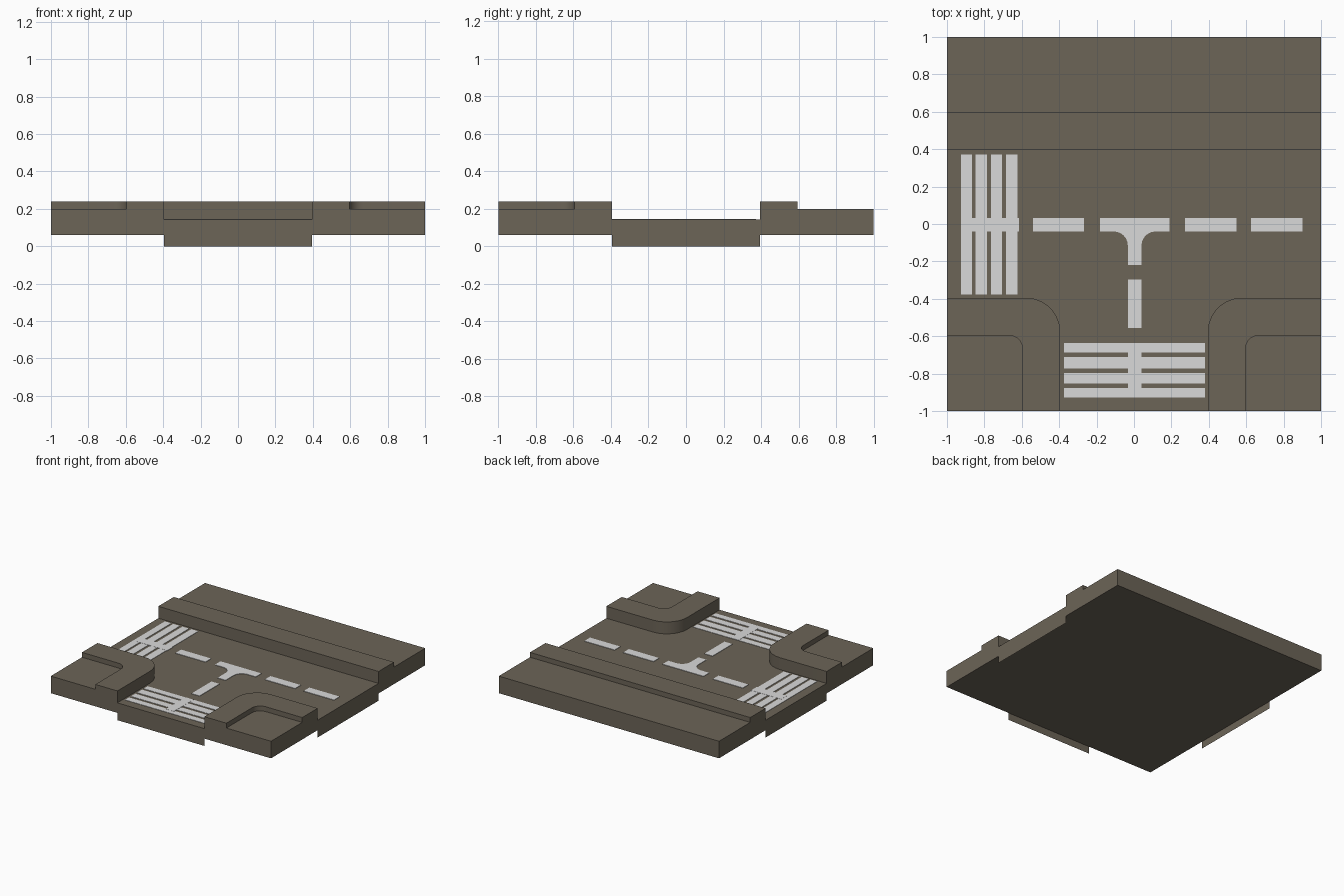
import bpy, bmesh, math

if "Cube" in bpy.data.objects:
    bpy.data.objects.remove(bpy.data.objects["Cube"])

ROAD, WALK, CURB, BASE = 0.142, 0.2, 0.24, 0.06
H = 0.395   # half road width
B = 0.595   # pavement side of the kerb


def material(name, rgb):
    m = bpy.data.materials.new(name)
    m.diffuse_color = (*rgb, 1)
    m.use_nodes = True
    m.node_tree.nodes["Principled BSDF"].inputs["Base Color"].default_value = m.diffuse_color
    return m


STONE = material("brown grey paving", (0.150, 0.128, 0.096))
PAINT = material("road paint", (0.70, 0.70, 0.70))


def build(name, faces, mat, flip=False):
    """Mesh from polygons given as point lists; shared corners are welded."""
    bm = bmesh.new()
    for f in faces:
        bm.faces.new([bm.verts.new(p) for p in f])
    bmesh.ops.remove_doubles(bm, verts=bm.verts[:], dist=1e-5)
    if len(faces) > 1:
        bmesh.ops.recalc_face_normals(bm, faces=bm.faces[:])
    elif flip:
        bmesh.ops.reverse_faces(bm, faces=bm.faces[:])
    me = bpy.data.meshes.new(name)
    bm.to_mesh(me)
    bm.free()
    me.materials.append(mat)
    ob = bpy.data.objects.new(name, me)
    bpy.context.collection.objects.link(ob)
    return ob


def at(pts, z):
    return [(x, y, z) for x, y in pts]


def strip(a, b):
    return [[a[i], a[i + 1], b[i + 1], b[i]] for i in range(len(a) - 1)]


def prism(pts, z0, z1):
    lo, hi = at(pts, z0), at(pts, z1)
    return [lo[::-1], hi] + strip(lo + lo[:1], hi + hi[:1])


def rect(x0, x1, y0, y1):
    return [(x0, y0), (x1, y0), (x1, y1), (x0, y1)]


def corner_path(d, r, n=7):
    """Left tile edge, round the front left corner, to the front tile edge."""
    arc = [(-d - r + r * math.sin(math.pi / 2 * i / n),
            -d - r + r * math.cos(math.pi / 2 * i / n)) for i in range(n + 1)]
    return [(-1, -d)] + arc + [(-d, -1)]


outer, inner = corner_path(H, 0.18), corner_path(B, 0.075)

# Underside sheet
build("underside", [at(rect(-1, 1, -1, 1), BASE)], STONE, flip=True)

# T-shaped road surface with skirts hanging at its three open ends
mirrored = [(-x, y) for x, y in outer[::-1]]
road = at([(-1, H)] + outer + mirrored + [(1, H)], ROAD)
skirts = [[(s, -H, 0), (s, H, 0), (s, H, ROAD), (s, -H, ROAD)] for s in (-1, 1)]
skirts.append([(-H, -1, 0), (H, -1, 0), (H, -1, ROAD), (-H, -1, ROAD)])
build("road", [road] + skirts, STONE)

# Straight rear pavement with kerb, extruded from its section
section = [(H, BASE), (H, CURB), (B, CURB), (B, WALK), (1, WALK), (1, BASE)]
ends = [[(s, y, z) for y, z in section] for s in (-1, 1)]
build("rear_pavement", ends + strip(*ends), STONE)

# Rounded corner pavements with kerbs
levels = [at(outer, BASE), at(outer, CURB), at(inner, CURB), at(inner, WALK)]
faces = [f for a, b in zip(levels, levels[1:]) for f in strip(a, b)]
faces.append(levels[3] + [(-1, -1, WALK)])
faces.append([(-1, -y, z) for y, z in section])
faces.append([(-x, -1, z) for x, z in section])
corner = build("corner_pavements", faces, STONE)
mod = corner.modifiers.new("mirror", 'MIRROR')
mod.use_axis[0] = True
mod.use_mirror_merge = False
bpy.context.view_layer.objects.active = corner
corner.select_set(True)
bpy.ops.object.shade_smooth_by_angle(angle=math.radians(30))

# Zebra crossings
Z0, Z1, Z2 = ROAD + 0.0003, ROAD + 0.003, ROAD + 0.004
left = [f for a, b in ((-.925, -.867), (-.848, -.787), (-.765, -.705), (-.685, -.622))
        for f in prism(rect(a, b, -.378, .372), Z0, Z1)]
build("left_crossing", left, PAINT)
front = [f for a, b in ((-.688, -.635), (-.773, -.71), (-.853, -.797), (-.928, -.877))
         for f in prism(rect(-.375, .38, a, b), Z0, Z1)]
build("front_crossing", front, PAINT)

# Centre line dashes
dashes = [(-.888, -.615, -.04, .033), (-.54, -.267, -.04, .033),
          (.272, .547, -.04, .033), (.625, .9, -.04, .033),
          (-.033, .04, -.555, -.297), (-.033, .04, -.888, -.635)]
build("centre_dashes", [f for d in dashes for f in prism(rect(*d), Z0, Z2)], PAINT)

# T-shaped mark with rounded inner corners
R, cx = 0.075, 0.0035
half = [(.0365 + R - R * math.cos(math.pi / 2 * i / 6),
         -.04 - R + R * math.sin(math.pi / 2 * i / 6)) for i in range(7)]
half = [(.0365, -.218)] + half + [(.186, -.04), (.186, .033)]
tee = [(cx + x, y) for x, y in half] + [(cx - x, y) for x, y in half[::-1]]
build("junction_mark", prism(tee, Z0, Z2), PAINT)
